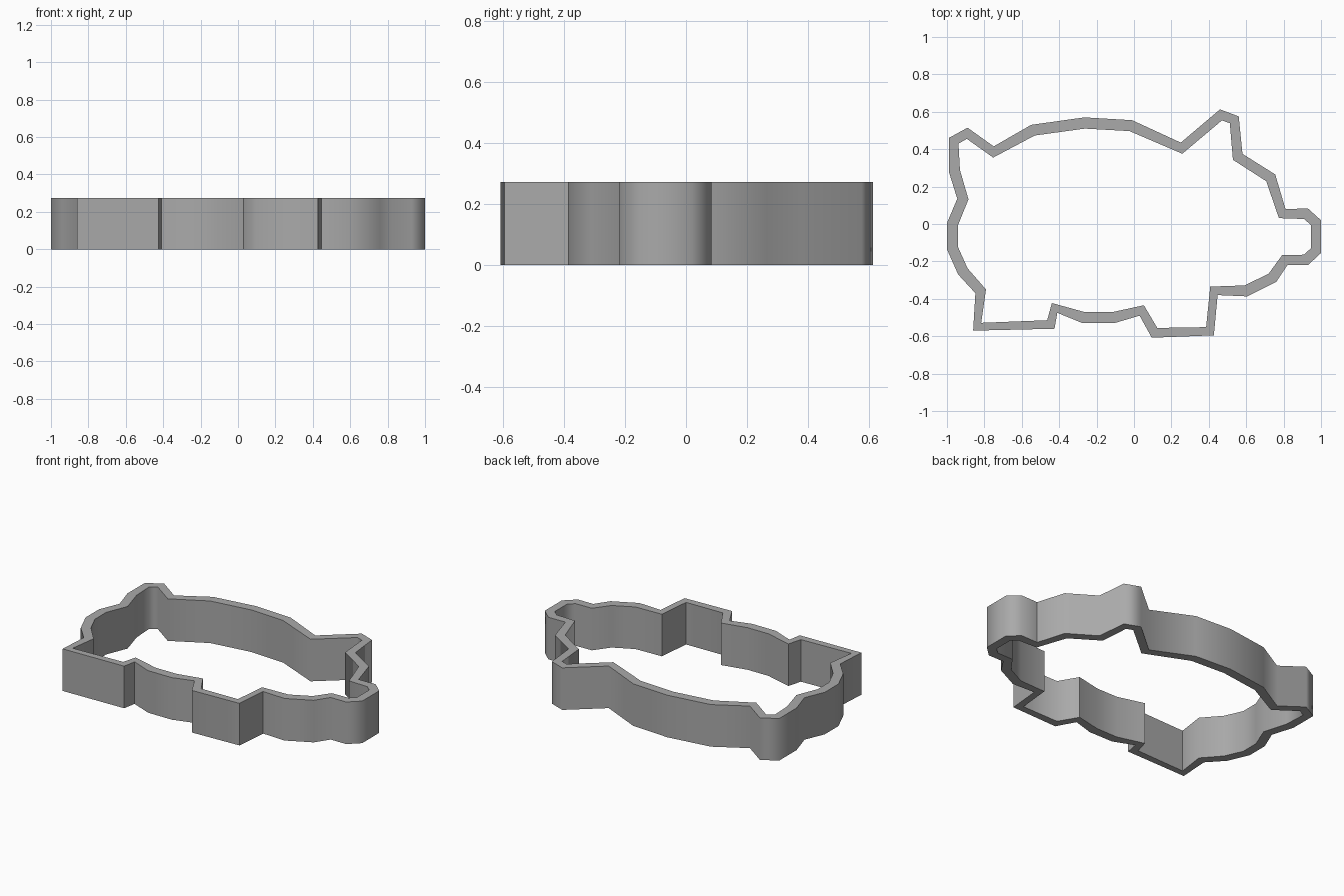
import bpy, bmesh, math

if "Cube" in bpy.data.objects:
    bpy.data.objects.remove(bpy.data.objects["Cube"])

HEIGHT = 0.273
WALL = 0.06

# Outer outline of the pig-shaped cutter, clockwise from the tail
TAIL = [(-1.0, 0.005), (-0.945, 0.135), (-0.99, 0.28), (-0.99, 0.46), (-0.89, 0.515), (-0.75, 0.415)]
BACK = [(-0.55, 0.53), (-0.265, 0.57), (-0.01, 0.555), (0.25, 0.435)]
EAR = [(0.46, 0.613), (0.56, 0.575), (0.58, 0.375)]
SNOUT = [(0.755, 0.265), (0.81, 0.08), (0.93, 0.083), (1.0, 0.02),
         (1.0, -0.155), (0.93, -0.22), (0.82, -0.22), (0.76, -0.31), (0.605, -0.387)]
FRONT_LEG = [(0.447, -0.38), (0.427, -0.595), (0.095, -0.608), (0.03, -0.49)]
BELLY = [(-0.105, -0.53), (-0.275, -0.53)]
BACK_LEG = [(-0.41, -0.475), (-0.425, -0.56), (-0.86, -0.57), (-0.848, -0.37)]
RUMP = [(-0.94, -0.27), (-1.0, -0.135)]
outer = TAIL + BACK + EAR + SNOUT + FRONT_LEG + BELLY + BACK_LEG + RUMP


def unit(a, b):
    d = math.dist(a, b)
    return (b[0] - a[0]) / d, (b[1] - a[1]) / d


def inset(points, dist):
    """Move each corner inwards by a fixed distance along its bisector."""
    result = []
    for i, p in enumerate(points):
        d0 = unit(points[i - 1], p)
        d1 = unit(p, points[(i + 1) % len(points)])
        nx, ny = d0[1] + d1[1], -d0[0] - d1[0]
        k = dist / math.hypot(nx, ny)
        result.append((p[0] + nx * k, p[1] + ny * k))
    return result


# Closed wall: four loops (outer/inner, bottom/top) joined by quads
bm = bmesh.new()
inner = inset(outer, WALL)
loops = [[bm.verts.new((x, y, z)) for x, y in pts]
         for pts, z in ((outer, 0), (outer, HEIGHT), (inner, HEIGHT), (inner, 0))]
n = len(outer)
for k in range(4):
    a, b = loops[k], loops[(k + 1) % 4]
    for i in range(n):
        j = (i + 1) % n
        bm.faces.new((a[i], a[j], b[j], b[i]))
bmesh.ops.recalc_face_normals(bm, faces=bm.faces)
mesh = bpy.data.meshes.new("pig_cutter_wall")
bm.to_mesh(mesh)
bm.free()

wall = bpy.data.objects.new("pig_cutter_wall", mesh)
bpy.context.collection.objects.link(wall)
grey = bpy.data.materials.new("plain grey")
grey.diffuse_color = (0.4, 0.4, 0.4, 1)
grey.use_nodes = True
grey.node_tree.nodes["Principled BSDF"].inputs["Base Color"].default_value = grey.diffuse_color
mesh.materials.append(grey)

# Smooth walls, sharp leg corners and rims
bpy.context.view_layer.objects.active = wall
wall.select_set(True)
bpy.ops.object.shade_smooth_by_angle(angle=math.radians(70))
